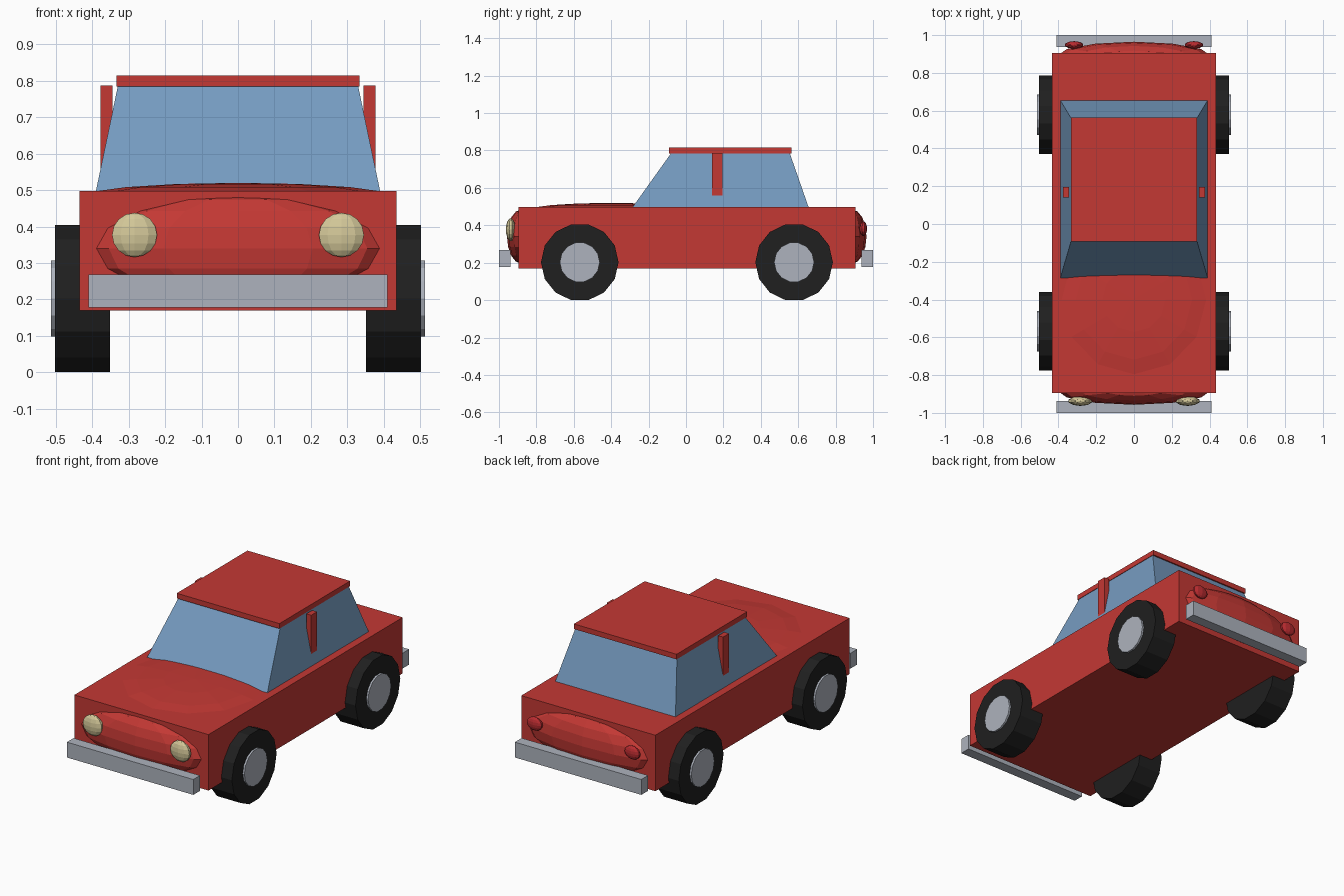
import bpy, bmesh, math
from mathutils import Matrix, Vector

if "Cube" in bpy.data.objects:
    bpy.data.objects.remove(bpy.data.objects["Cube"])


def mat(name, rgb):
    m = bpy.data.materials.new(name)
    m.diffuse_color = (*rgb, 1)
    m.use_nodes = True
    m.node_tree.nodes["Principled BSDF"].inputs["Base Color"].default_value = m.diffuse_color
    return m


RED = mat("body_red", (0.55, 0.04, 0.034))
TAIL = mat("tail_light_red", (0.5, 0.025, 0.03))
GLASS = mat("window_blue", (0.18, 0.33, 0.53))
METAL = mat("metal_grey", (0.42, 0.45, 0.51))
TYRE = mat("tyre_black", (0.014, 0.014, 0.014))
CREAM = mat("headlight_cream", (0.66, 0.58, 0.32))


def finish(bm, name, material):
    me = bpy.data.meshes.new(name)
    bm.to_mesh(me)
    bm.free()
    me.materials.append(material)
    ob = bpy.data.objects.new(name, me)
    bpy.context.collection.objects.link(ob)
    return ob


def box(name, material, x, y, z, top=None):
    """Box from ranges; top gives (x range, y range) of a tapered upper face."""
    bm = bmesh.new()
    bmesh.ops.create_cube(bm, size=1)
    for v in bm.verts:
        i, j, k = (int(c > 0) for c in v.co)
        xr, yr = top if top and k else (x, y)
        v.co = (xr[i], yr[j], z[k])
    return finish(bm, name, material)


def ellipsoid(name, material, centre, radii, segs, rings):
    bm = bmesh.new()
    m = Matrix.Translation(Vector(centre)) @ Matrix.Diagonal((*radii, 1))
    bmesh.ops.create_uvsphere(bm, u_segments=segs, v_segments=rings, radius=1, matrix=m)
    return finish(bm, name, material)


def disc(name, material, x0, x1, y, z, r, segs=14):
    """Cylinder lying along x, with a vertex pointing along y."""
    bm = bmesh.new()
    bmesh.ops.create_cone(bm, cap_ends=True, segments=segs, radius1=r, radius2=r, depth=abs(x1 - x0))
    # find a rotation that puts a vertex on the local axis that becomes y
    a = max(math.atan2(v.co.y, v.co.x) for v in bm.verts)
    m = (Matrix.Translation(((x0 + x1) / 2, y, z)) @ Matrix.Rotation(math.pi / 2, 4, 'Y')
         @ Matrix.Rotation(math.pi / 2 - a, 4, 'Z'))
    bmesh.ops.transform(bm, matrix=m, verts=bm.verts)
    return finish(bm, name, material)


# Body, cabin and roof
box("body", RED, (-0.435, 0.435), (-0.895, 0.905), (0.17, 0.498))
box("cabin_glass", GLASS, (-0.39, 0.39), (-0.285, 0.655), (0.498, 0.785),
    top=((-0.33, 0.33), (-0.08, 0.555)))
box("roof", RED, (-0.333, 0.333), (-0.092, 0.563), (0.785, 0.815))

# Rounded hood, nose and tail
ellipsoid("hood_bulge", RED, (0, -0.40, 0.48), (0.435, 0.45, 0.04), 12, 8)
ellipsoid("nose_bulge", RED, (0, -0.88, 0.34), (0.41, 0.077, 0.145), 12, 8)
ellipsoid("tail_bulge", RED, (0, 0.888, 0.34), (0.41, 0.077, 0.145), 12, 8)

# Bumpers
box("front_bumper", METAL, (-0.41, 0.41), (-1.0, -0.938), (0.178, 0.268))
box("rear_bumper", METAL, (-0.41, 0.41), (0.937, 1.0), (0.178, 0.268))

# Mirrored parts: lights, door pillars, wheels
for s, side in ((-1, "left"), (1, "right")):
    ellipsoid(f"headlight_{side}", CREAM, (s * 0.284, -0.937, 0.377), (0.065, 0.026, 0.061), 10, 8)
    ellipsoid(f"tail_light_{side}", TAIL, (s * 0.317, 0.948, 0.382), (0.05, 0.02, 0.039), 10, 8)
    box(f"door_pillar_{side}", RED, sorted((s * 0.345, s * 0.377)), (0.14, 0.195), (0.50, 0.787))
    for y, end in ((-0.568, "front"), (0.578, "rear")):
        disc(f"{end}_tyre_{side}", TYRE, s * 0.352, s * 0.503, y, 0.2025, 0.2075)
        disc(f"{end}_hub_{side}", METAL, s * 0.45, s * 0.514, y, 0.2025, 0.107)
